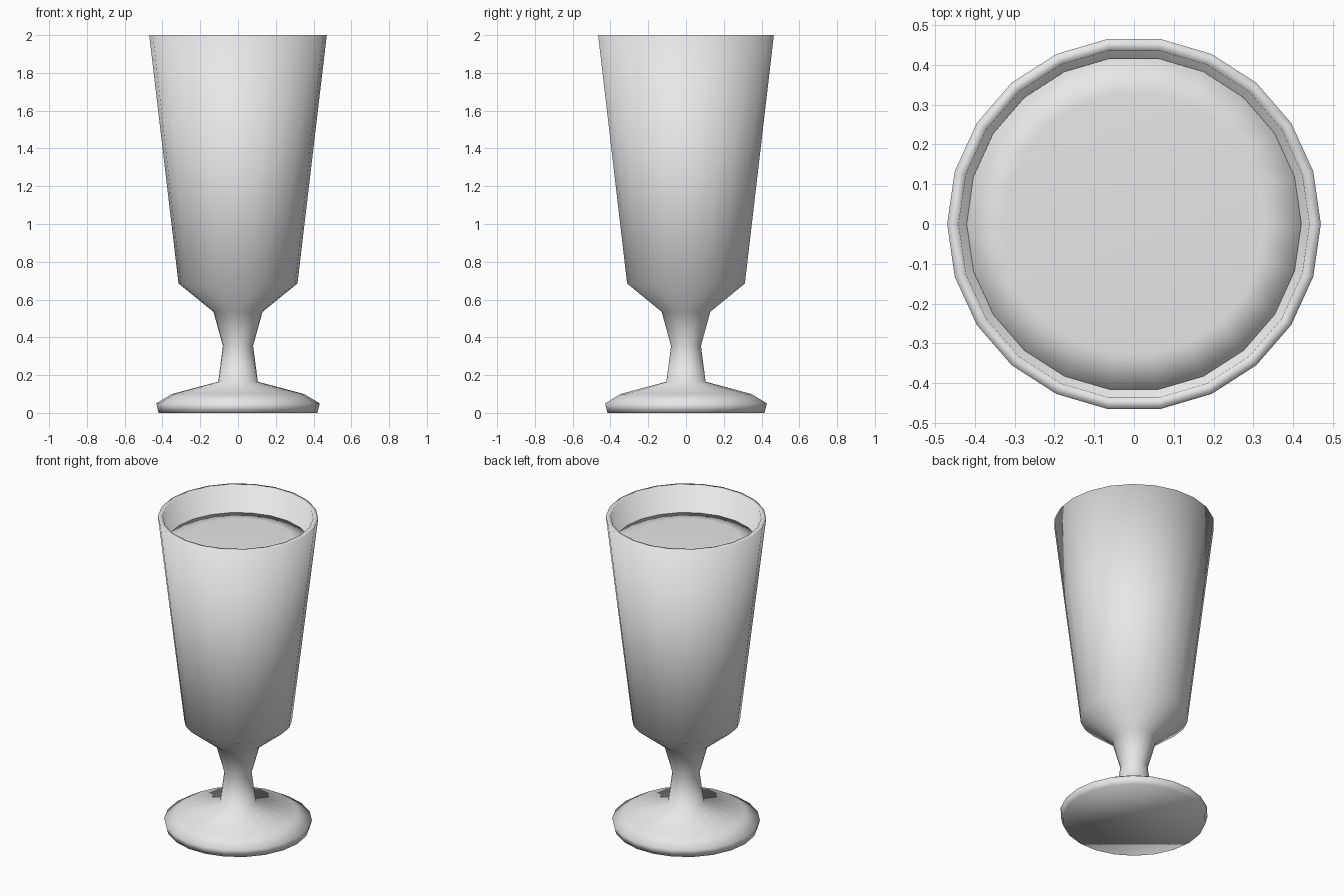
import bpy, bmesh, math

if "Cube" in bpy.data.objects:
    bpy.data.objects.remove(bpy.data.objects["Cube"])

SIDES = 22

gray = bpy.data.materials.new("light_gray")
gray.diffuse_color = (0.8, 0.8, 0.8, 1)
gray.use_nodes = True
gray.node_tree.nodes["Principled BSDF"].inputs["Base Color"].default_value = gray.diffuse_color


def lathe(name, profile):
    """Spin a (radius, z) profile into a smooth closed solid with flat end caps."""
    bm = bmesh.new()
    rings = []
    for r, z in profile:
        rings.append([bm.verts.new((r * math.cos(2 * math.pi * i / SIDES),
                                    r * math.sin(2 * math.pi * i / SIDES), z))
                      for i in range(SIDES)])
    for a, b in zip(rings, rings[1:]):
        for i in range(SIDES):
            j = (i + 1) % SIDES
            bm.faces.new((a[i], a[j], b[j], b[i]))
    bm.faces.new(rings[0][::-1])
    bm.faces.new(rings[-1])
    for f in bm.faces:
        f.smooth = True
    mesh = bpy.data.meshes.new(name)
    bm.to_mesh(mesh)
    bm.free()
    mesh.materials.append(gray)
    obj = bpy.data.objects.new(name, mesh)
    bpy.context.collection.objects.link(obj)
    return obj


# Foot, stem, bowl, rim and inner wall in one turned profile
lathe("glass", [
    (0.42, 0.0), (0.433, 0.05), (0.35, 0.10), (0.105, 0.165),
    (0.08, 0.355), (0.13, 0.535), (0.315, 0.685), (0.47, 2.0),
    (0.441, 2.0), (0.29, 0.71), (0.10, 0.60),
])

# Drink filling the bowl up to just below the rim
lathe("drink", [
    (0.09, 0.61), (0.285, 0.72), (0.421, 1.835), (0.33, 1.84),
])
